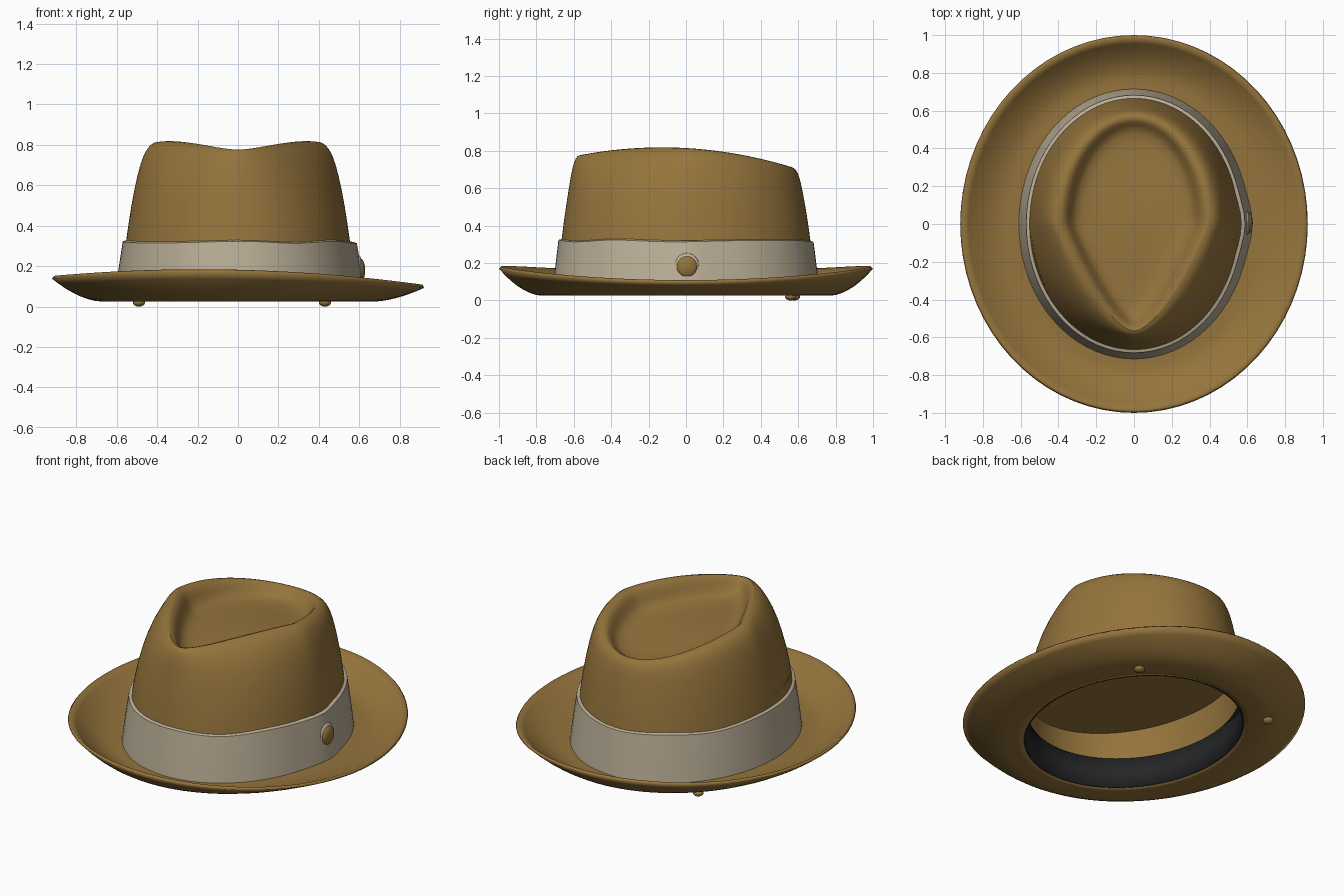
import bpy
from math import sin, cos, pi, exp

SEG = 72

cube = bpy.data.objects.get("Cube")
if cube:
    bpy.data.objects.remove(cube, do_unlink=True)


def material(name, rgb):
    mat = bpy.data.materials.new(name)
    mat.use_nodes = True
    mat.diffuse_color = (*rgb, 1)
    mat.node_tree.nodes["Principled BSDF"].inputs["Base Color"].default_value = (*rgb, 1)
    return mat


felt = material("tan_felt", (0.30, 0.175, 0.045))
ribbon = material("cream_ribbon", (0.50, 0.43, 0.31))
leather = material("black_leather", (0.018, 0.019, 0.021))


def finish(obj, mat, angle=0.9):
    obj.data.materials.append(mat)
    bpy.ops.object.select_all(action="DESELECT")
    obj.select_set(True)
    bpy.context.view_layer.objects.active = obj
    bpy.ops.object.shade_smooth_by_angle(angle=angle)
    return obj


def loft(name, rings, mat, thickness=0, cap=None, smooth=0):
    """Skin a list of closed rings; cap is an optional centre point."""
    verts = [p for ring in rings for p in ring]
    faces = []
    for r in range(len(rings) - 1):
        for i in range(SEG):
            a, b = r * SEG + i, r * SEG + (i + 1) % SEG
            faces.append((a, b, b + SEG, a + SEG))
    if cap:
        base = len(verts) - SEG
        verts.append(cap)
        faces += [(base + i, base + (i + 1) % SEG, len(verts) - 1) for i in range(SEG)]
    mesh = bpy.data.meshes.new(name)
    mesh.from_pydata(verts, [], faces)
    obj = bpy.data.objects.new(name, mesh)
    bpy.context.collection.objects.link(obj)
    if smooth:
        obj.modifiers.new("rounding", "SUBSURF").levels = smooth
        obj.modifiers["rounding"].render_levels = smooth
    if thickness:
        solid = obj.modifiers.new("thickness", "SOLIDIFY")
        solid.thickness = thickness
        solid.offset = -1
    return finish(obj, mat)


def outline(rx, ry, pinch, height):
    """Oval ring, pinched towards a point at the front; height is a rule of x, y."""
    ring = []
    for i in range(SEG):
        a = 2 * pi * i / SEG
        c, s = cos(a), sin(a)
        if s < 0:
            straight = (1 + s) * (1 if c > 0 else -1)
            c = c * (1 - pinch) + straight * pinch
        x, y = rx * c, ry * s
        ring.append((x, y, height(x, y)))
    return ring


# Crown: tapering wall, teardrop ridge and sunken top
def crown_height(h):
    def rule(x, y):
        drop = 0.22 * (y + 0.13) ** 2
        return h - drop * (h / 0.82) ** 3
    return rule


crown_profile = [
    (0.03, 0.595, 0.690, 0), (0.18, 0.575, 0.680, 0), (0.33, 0.553, 0.667, 0),
    (0.50, 0.530, 0.645, 0.04), (0.66, 0.498, 0.622, 0.15), (0.755, 0.470, 0.607, 0.32),
    (0.81, 0.435, 0.590, 0.48), (0.825, 0.395, 0.568, 0.58), (0.80, 0.355, 0.540, 0.62),
    (0.73, 0.330, 0.510, 0.65), (0.695, 0.290, 0.450, 0.65), (0.69, 0.150, 0.230, 0.5),
]
loft("crown", [outline(rx, ry, p, crown_height(h)) for h, rx, ry, p in crown_profile],
     felt, thickness=0.02, cap=(0, 0, 0.69), smooth=1)

# Brim: flat near the crown, curling up to a wavy edge
def brim_ring(t):
    def rule(x, y):
        edge = 0.115 - 0.025 * x + 0.055 * y * y
        curl = max(0, (t - 0.3) / 0.7) ** 1.7
        return 0.025 + (edge - 0.025) * curl
    return outline(0.57 + 0.35 * t, 0.67 + 0.33 * t, 0, rule)


loft("brim", [brim_ring(k / 10) for k in range(11)], felt, thickness=0.018)

# Ribbon band: slightly proud of the crown, swelling under the button
def band_ring(h, rx, ry, wobble=0):
    ring = outline(rx, ry, 0, lambda x, y: h + wobble * sin(9 * x + 7 * y))
    return [(x + (0.018 * exp(-(y / 0.12) ** 2) if x > 0 else 0), y, z) for x, y, z in ring]


loft("ribbon_band", [
    band_ring(0.04, 0.610, 0.715), band_ring(0.18, 0.592, 0.699),
    band_ring(0.318, 0.570, 0.682, 0.005), band_ring(0.325, 0.550, 0.660, 0.005),
], ribbon)

# Sweatband inside the opening
def flat(h):
    return lambda x, y: h


loft("sweatband", [outline(0.545, 0.645, 0, flat(0.20)),
                   outline(0.562, 0.660, 0, flat(0.025))], leather, thickness=0.008)

# Lining panel that closes the inside of the crown
lining_height = lambda x, y: 0.33 - 0.1 * x
loft("lining", [outline(0.545, 0.655, 0, lining_height),
                outline(0.25, 0.30, 0, lining_height)], felt, cap=(0, 0, 0.33))


def ball(name, location, scale, mat):
    bpy.ops.mesh.primitive_uv_sphere_add(segments=24, ring_count=12, location=location)
    obj = bpy.context.object
    obj.name = name
    obj.scale = scale
    return finish(obj, mat)


# Side button with its ribbon surround
ball("button_surround", (0.598, 0.005, 0.185), (0.018, 0.065, 0.068), ribbon)
ball("button", (0.607, 0.005, 0.18), (0.022, 0.054, 0.056), felt)

# Small studs under the brim
for side, x, y in (("right", -0.49, 0.58), ("left", 0.43, 0.56)):
    ball("stud_" + side, (x, y, 0.02), (0.03, 0.03, 0.02), felt)
